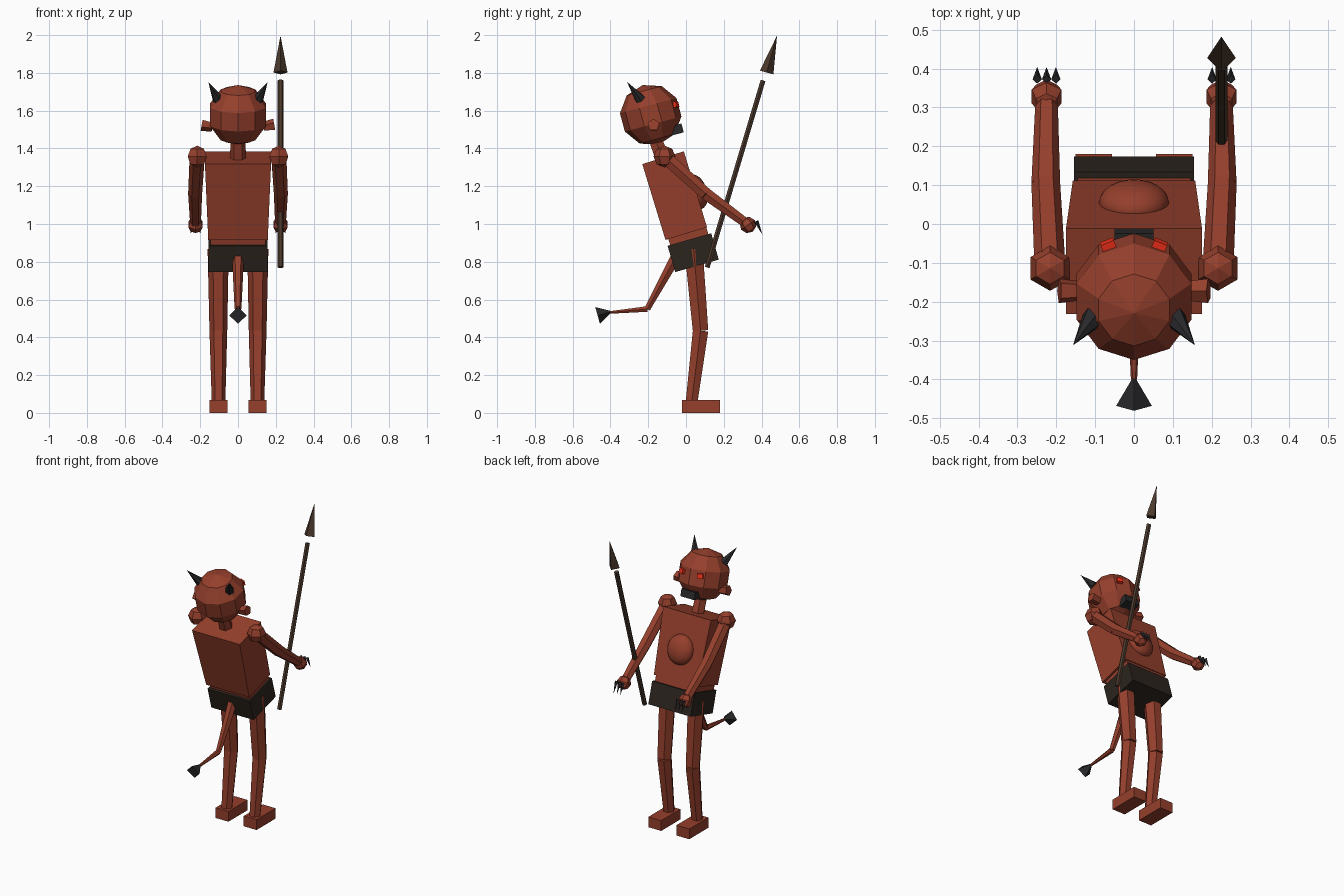
import bpy, bmesh, math
from mathutils import Matrix, Vector

if "Cube" in bpy.data.objects:
    bpy.data.objects.remove(bpy.data.objects["Cube"])


def material(name, rgb):
    m = bpy.data.materials.new(name)
    m.diffuse_color = (*rgb, 1)
    m.use_nodes = True
    m.node_tree.nodes["Principled BSDF"].inputs["Base Color"].default_value = m.diffuse_color
    return m


RED = material("red_skin", (0.30, 0.05, 0.025))
DARK = material("dark_horn", (0.022, 0.022, 0.024))
CLOTH = material("dark_cloth", (0.025, 0.018, 0.013))
WOOD = material("dark_wood", (0.07, 0.04, 0.025))
EYE = material("glowing_red", (0.9, 0.03, 0.01))


def finish(name, bm, mat, matrix):
    bm.transform(matrix)
    bmesh.ops.recalc_face_normals(bm, faces=bm.faces)
    me = bpy.data.meshes.new(name)
    bm.to_mesh(me)
    bm.free()
    me.materials.append(mat)
    ob = bpy.data.objects.new(name, me)
    bpy.context.collection.objects.link(ob)
    return ob


def place(loc, tilt=0, scale=(1, 1, 1), yaw=0):
    return (Matrix.Translation(loc) @ Matrix.Rotation(math.radians(yaw), 4, 'Z')
            @ Matrix.Rotation(math.radians(tilt), 4, 'X') @ Matrix.Diagonal((*scale, 1)))


def box(name, loc, size, mat, tilt=0, taper=1, yaw=0):
    """Box tilted about x; taper narrows the bottom in x."""
    bm = bmesh.new()
    bmesh.ops.create_cube(bm, size=1)
    for v in bm.verts:
        if v.co.z < 0:
            v.co.x *= taper
    return finish(name, bm, mat, place(loc, tilt, size, yaw))


def ball(name, loc, r, mat, seg, rings, tilt=0, scale=(1, 1, 1)):
    bm = bmesh.new()
    bmesh.ops.create_uvsphere(bm, u_segments=seg, v_segments=rings, radius=r)
    return finish(name, bm, mat, place(loc, tilt, scale))


def limb(name, a, b, r1, r2, mat, sides=6, spin=30):
    """Tapered prism or cone from a to b."""
    a, b = Vector(a), Vector(b)
    z = (b - a).normalized()
    ref = Vector((1, 0, 0)) if abs(z.x) < 0.9 else Vector((0, 1, 0))
    y = z.cross(ref).normalized()
    x = y.cross(z)
    rot = Matrix((x, y, z)).transposed().to_4x4()
    bm = bmesh.new()
    bmesh.ops.create_cone(bm, cap_ends=True, segments=sides, radius1=r1,
                          radius2=r2, depth=(b - a).length)
    bmesh.ops.remove_doubles(bm, verts=bm.verts, dist=1e-5)
    return finish(name, bm, mat, Matrix.Translation((a + b) / 2) @ rot
                  @ Matrix.Rotation(math.radians(spin), 4, 'Z'))


# Trunk, leaning back
box("torso", (0, -0.06, 1.15), (0.35, 0.23, 0.42), RED, 17, 0.9)
box("waist", (0, 0.015, 0.925), (0.29, 0.21, 0.06), RED, 17)
box("shorts", (0, 0.038, 0.848), (0.31, 0.24, 0.145), CLOTH, 16)
belly = ball("belly", (0, 0.055, 1.17), 0.09, RED, 24, 14, 17, (1, 0.62, 1.05))
belly.data.shade_smooth()

# Head
limb("neck", (0, -0.115, 1.32), (0, -0.17, 1.47), 0.042, 0.04, RED)
ball("head", (0, -0.187, 1.578), 0.163, RED, 10, 5, 15)
box("mouth", (0, -0.05, 1.50), (0.10, 0.066, 0.048), DARK, 15)

# Parts mirrored left and right
for s, side in ((-1, "left"), (1, "right")):
    box(side + "_eye", (s * 0.066, -0.056, 1.632), (0.036, 0.024, 0.03), EYE, 15, yaw=-s * 22)
    limb(side + "_ear", (s * 0.135, -0.172, 1.515), (s * 0.192, -0.172, 1.525),
         0.026, 0.033, RED, 5, 0)
    limb(side + "_horn", (s * 0.105, -0.242, 1.66), (s * 0.157, -0.312, 1.752),
         0.03, 0, DARK)

    # Arm
    ball(side + "_shoulder", (s * 0.216, -0.114, 1.357), 0.058, RED, 6, 4)
    elbow = (s * 0.227, 0.105, 1.16)
    limb(side + "_upper_arm", (s * 0.216, -0.114, 1.357), elbow, 0.04, 0.037, RED)
    limb(side + "_forearm", elbow, (s * 0.225, 0.31, 1.01), 0.037, 0.029, RED)
    ball(side + "_hand", (s * 0.225, 0.328, 0.995), 0.044, RED, 6, 4, 35)
    for i in (-1, 0, 1):
        x = s * 0.225 + i * 0.024
        limb(f"{side}_claw_{i + 2}", (x, 0.372, 1.015), (x, 0.404, 0.945),
             0.012, 0, DARK, 4, 0)

    # Leg
    knee = (s * 0.104, 0.077, 0.435)
    limb(side + "_thigh", (s * 0.105, 0.04, 0.868), knee, 0.056, 0.047, RED)
    limb(side + "_shin", knee, (s * 0.103, 0.03, 0.06), 0.047, 0.036, RED)
    box(side + "_foot", (s * 0.103, 0.08, 0.034), (0.094, 0.2, 0.068), RED)

# Tail with an arrow tip
bend = (0, -0.205, 0.55)
limb("tail_base", (0, -0.03, 0.87), bend, 0.034, 0.018, RED)
limb("tail_end", bend, (0, -0.40, 0.532), 0.017, 0.008, RED)
limb("tail_tip", (0, -0.468, 0.516), (0, -0.39, 0.538), 0.046, 0, DARK, 4, 0)

# Spear held by the right hand, blade floating just off the shaft
limb("spear_shaft", (0.225, 0.112, 0.77), (0.225, 0.408, 1.76), 0.015, 0.015, WOOD)
limb("spear_head", (0.225, 0.427, 1.802), (0.225, 0.482, 1.998), 0.037, 0, WOOD, 4, 0)
